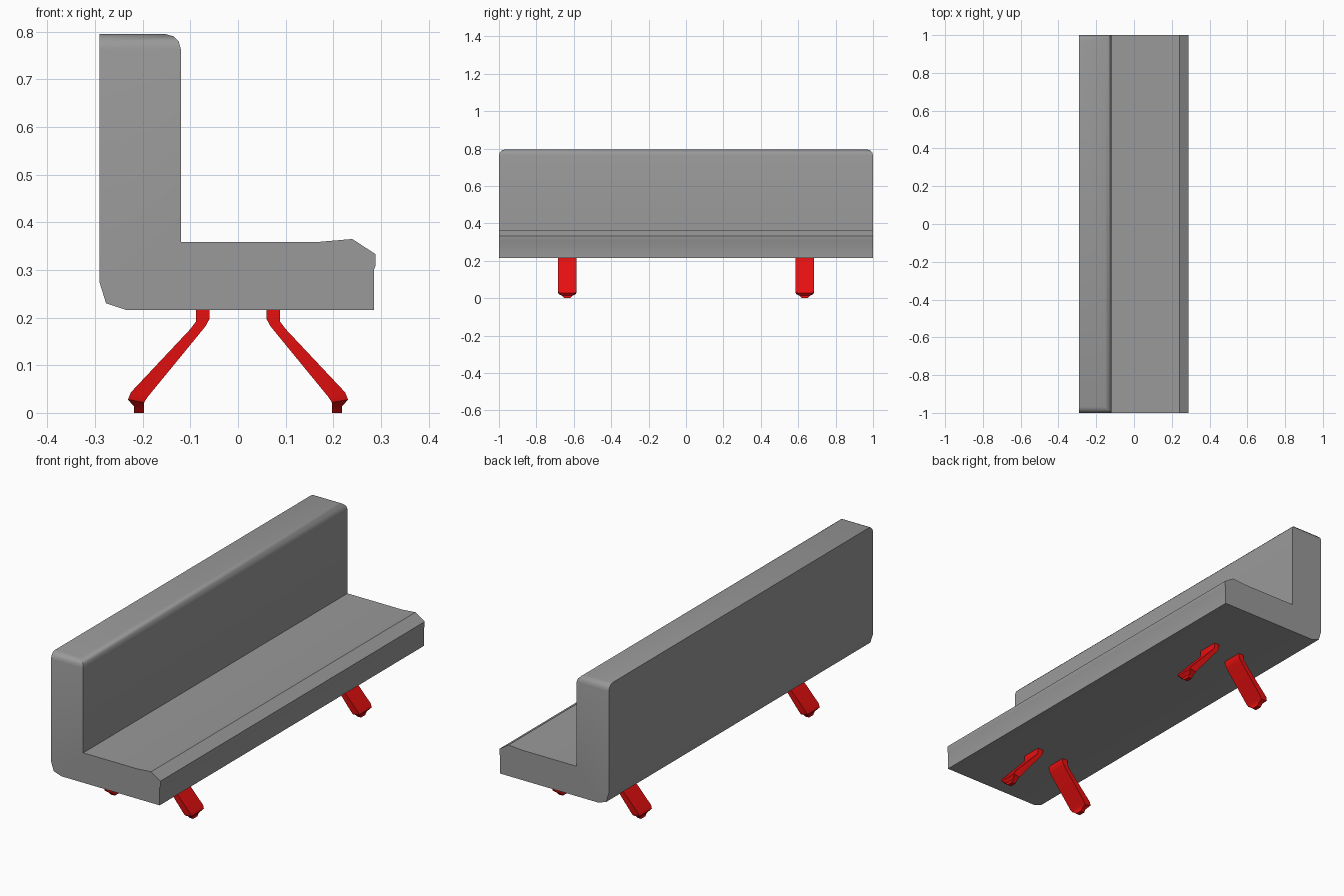
import bpy, bmesh, math

cube = bpy.data.objects.get("Cube")
if cube:
    bpy.data.objects.remove(cube, do_unlink=True)


def material(name, color):
    m = bpy.data.materials.new(name)
    m.use_nodes = True
    m.diffuse_color = color
    m.node_tree.nodes["Principled BSDF"].inputs["Base Color"].default_value = color
    return m


def add_object(name, bm, mat, angle):
    bmesh.ops.recalc_face_normals(bm, faces=bm.faces[:])
    mesh = bpy.data.meshes.new(name)
    bm.to_mesh(mesh)
    bm.free()
    mesh.materials.append(mat)
    obj = bpy.data.objects.new(name, mesh)
    bpy.context.collection.objects.link(obj)
    bpy.ops.object.select_all(action="DESELECT")
    obj.select_set(True)
    bpy.context.view_layer.objects.active = obj
    bpy.ops.object.shade_smooth_by_angle(angle=math.radians(angle))
    return obj


grey = material("grey upholstery", (0.32, 0.32, 0.32, 1))
red = material("red leg paint", (0.8, 0.005, 0.005, 1))

# Seat and backrest: one L-shaped profile run along the whole length
TOP = 0.795
profile = [(-0.291, 0.275), (-0.277, 0.23), (-0.235, 0.216), (0.285, 0.216),
           (0.285, 0.3), (0.289, 0.31), (0.289, 0.333), (0.24, 0.365),
           (0.17, 0.359), (-0.12, 0.359), (-0.12, TOP), (-0.291, TOP)]
bm = bmesh.new()
cap = bm.faces.new([bm.verts.new((x, -1, z)) for x, z in profile])
run = bmesh.ops.extrude_face_region(bm, geom=[cap], use_keep_orig=True)
bmesh.ops.translate(bm, vec=(0, 2, 0),
                    verts=[g for g in run["geom"] if isinstance(g, bmesh.types.BMVert)])
bmesh.ops.recalc_face_normals(bm, faces=bm.faces[:])
# Round the backrest's top front edge and both top ends
rim = [e for e in bm.edges if all(v.co.z > TOP - 0.001 for v in e.verts)
       and not all(v.co.x < -0.28 for v in e.verts)]
bmesh.ops.bevel(bm, geom=rim, offset=0.032, segments=3, profile=0.5, affect="EDGES")
add_object("bench_seat_and_back", bm, grey, 38)

# Splayed legs: each section is outer x, outer z, inner x, inner z, half width
sections = [(0.088, 0.225, 0.06, 0.225, 0.05), (0.088, 0.192, 0.06, 0.197, 0.05),
            (0.1, 0.176, 0.068, 0.182, 0.05), (0.225, 0.043, 0.19, 0.033, 0.05),
            (0.231, 0.028, 0.197, 0.022, 0.046), (0.218, 0.013, 0.197, 0.013, 0.028),
            (0.218, 0, 0.197, 0, 0.016)]


def leg(name, side, y):
    bm = bmesh.new()
    rings = [[bm.verts.new((side * x, y + w * s, z)) for x, z, s in
              ((xo, zo, -1), (xo, zo, 1), (xi, zi, 1), (xi, zi, -1))]
             for xo, zo, xi, zi, w in sections]
    for a, b in zip(rings, rings[1:]):
        for i in range(4):
            j = (i + 1) % 4
            bm.faces.new((a[i], a[j], b[j], b[i]))
    bm.faces.new(rings[0])
    bm.faces.new(rings[-1])
    add_object(name, bm, red, 40)


for side, depth in ((1, "left"), (-1, "right")):
    for y, end in ((-0.635, "front"), (0.635, "back")):
        leg(f"{end}_{depth}_leg", side, y)
